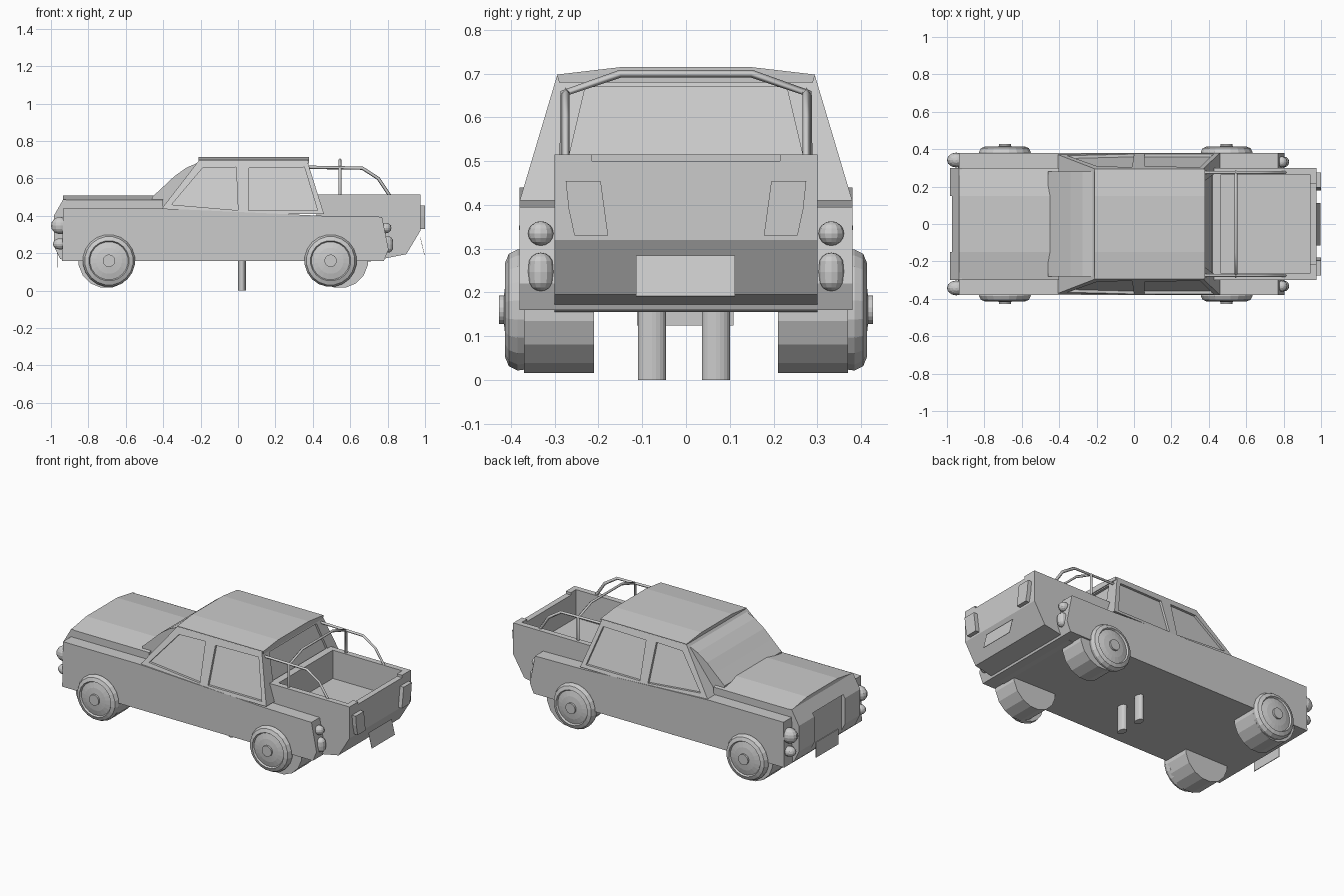
import bpy, bmesh, math
from mathutils import Vector

if "Cube" in bpy.data.objects:
    bpy.data.objects.remove(bpy.data.objects["Cube"])


def finish(name, bm):
    bmesh.ops.recalc_face_normals(bm, faces=bm.faces)
    me = bpy.data.meshes.new(name)
    bm.to_mesh(me)
    bm.free()
    ob = bpy.data.objects.new(name, me)
    bpy.context.collection.objects.link(ob)
    return ob


def loft(name, ring_a, ring_b):
    """Solid between two matching rings of points."""
    bm = bmesh.new()
    a = [bm.verts.new(p) for p in ring_a]
    b = [bm.verts.new(p) for p in ring_b]
    n = len(a)
    bm.faces.new(a)
    bm.faces.new(b[::-1])
    for i in range(n):
        j = (i + 1) % n
        bm.faces.new((a[i], b[i], b[j], a[j]))
    return finish(name, bm)


def prism_y(name, pts, y0, y1):
    return loft(name, [(x, y0, z) for x, z in pts], [(x, y1, z) for x, z in pts])


def prism_x(name, pts, x0, x1):
    return loft(name, [(x0, y, z) for y, z in pts], [(x1, y, z) for y, z in pts])


def box(name, x0, x1, y0, y1, z0, z1):
    return prism_y(name, [(x0, z0), (x1, z0), (x1, z1), (x0, z1)], y0, y1)


def cut(ob, cutter):
    m = ob.modifiers.new("cut", "BOOLEAN")
    m.operation = "DIFFERENCE"
    m.solver = "EXACT"
    m.object = cutter
    cutter.hide_render = True
    cutter.hide_set(True)


def lathe_y(name, cx, cz, prof, side, n=16):
    """Solid of revolution about a y axis; prof = (radius, y)."""
    bm = bmesh.new()
    rings = []
    for r, y in prof:
        rings.append([bm.verts.new((cx + r * math.cos(2 * math.pi * (i + .5) / n), side * y,
                                    cz + r * math.sin(2 * math.pi * (i + .5) / n))) for i in range(n)])
    for a, b in zip(rings, rings[1:]):
        for i in range(n):
            j = (i + 1) % n
            bm.faces.new((a[i], a[j], b[j], b[i]))
    bm.faces.new(rings[0])
    bm.faces.new(rings[-1])
    return finish(name, bm)


def ball(name, loc, scale, stretch=0):
    """Ellipsoid lamp, optionally pulled into an upright capsule."""
    bm = bmesh.new()
    bmesh.ops.create_uvsphere(bm, u_segments=12, v_segments=8, radius=1)
    for v in bm.verts:
        dz = stretch * (1 if v.co.z > .01 else -1 if v.co.z < -.01 else 0)
        v.co = Vector((loc[0] + v.co.x * scale[0], loc[1] + v.co.y * scale[1],
                       loc[2] + v.co.z * scale[2] + dz))
    return finish(name, bm)


def tube(name, pts, r=.009):
    cu = bpy.data.curves.new(name, "CURVE")
    cu.dimensions = "3D"
    cu.bevel_depth = r
    cu.bevel_resolution = 0
    cu.use_fill_caps = True
    sp = cu.splines.new("POLY")
    sp.points.add(len(pts) - 1)
    for p, c in zip(sp.points, pts):
        p.co = (*c, 1)
    ob = bpy.data.objects.new(name, cu)
    bpy.context.collection.objects.link(ob)
    return ob


# Lower body and cargo bed with its open cavity
body = prism_y("lower_body", [(-.94, .16), (-.935, .44), (-.42, .44), (.46, .40),
                              (.77, .395), (.805, .22), (.78, .16)], -.38, .38)
bed = prism_y("cargo_bed", [(.42, .16), (.42, .515), (.975, .515), (.975, .32),
                            (.90, .195), (.70, .155)], -.30, .30)
cavity = box("bed_cavity_cutter", .465, .94, -.265, .265, .34, .7)
cut(body, cavity)
cut(bed, cavity)
cut(bed, box("tailgate_top_cutter", .93, 1.0, -.215, .215, .50, .6))

# Hood with crowned top, and the nose with recessed grille
crown = [(-.30, .40), (-.30, .485), (-.15, .51), (.15, .51), (.30, .485), (.30, .40)]
prism_x("hood", crown, -.935, -.40)
nose = prism_y("nose", [(-.92, .16), (-.95, .17), (-.985, .24), (-.985, .40),
                        (-.935, .487), (-.92, .487)], -.30, .30)
cut(nose, box("grille_cutter", -1.1, -.962, -.15, .15, .19, .42))

# Cabin: tapered block
def side_y(z):
    return .38 - (z - .41) * .085 / .285

def rear_x(z):
    return .46 - (z - .41) * .09 / .285

cabin = loft("cabin", [(-.43, -.38, .41), (.46, -.38, .41), (.46, .38, .41), (-.43, .38, .41)],
             [(-.21, -.295, .695), (.37, -.295, .695), (.37, .295, .695), (-.21, .295, .695)])

# Side windows and rear window as shallow recesses
front_win = [(-.355, .46), (-.19, .655), (-.01, .66), (0, .43)]
rear_win = [(.055, .43), (.06, .655), (.355, .66), (.425, .43)]
for s in (-1, 1):
    for label, win in (("front", front_win), ("rear", rear_win)):
        cut(cabin, loft(f"{label}_window_cutter",
                        [(x, s * (side_y(z) - .015), z) for x, z in win],
                        [(x, s * (side_y(z) + .05), z) for x, z in win]))
back = [(-.27, .50), (.27, .50), (.23, .67), (-.23, .67)]
cut(cabin, loft("back_window_cutter", [(rear_x(z) - .015, y, z) for y, z in back],
                [(rear_x(z) + .05, y, z) for y, z in back]))

# Curved windshield and crowned roof
prism_y("windshield", [(-.46, .44), (-.46, .50), (-.395, .56), (-.34, .612), (-.275, .658),
                       (-.20, .69), (-.15, .69), (-.15, .44)], -.28, .28)
prism_x("roof", [(-.29, .68), (-.295, .698), (-.15, .715), (.15, .715), (.295, .698), (.29, .68)],
        -.21, .38)

# Roll hoop across the bed
tube("roll_hoop", [(.545, -.28, .50), (.545, -.28, .655), (.545, -.15, .70), (.545, .15, .70),
                   (.545, .28, .655), (.545, .28, .50)])

for s in (-1, 1):
    # Side rails of the bed
    tube("bed_rail", [(.36, s * .275, .66), (.665, s * .275, .655),
                      (.75, s * .275, .60), (.81, s * .275, .51)])
    # Tall tail lamp on each corner post
    prism_x("tail_post_lamp", [(s * y, z) for y, z in
            [(.275, .455), (.195, .455), (.178, .33), (.255, .33), (.268, .39)]], .97, 1.0)
    # Round and capsule lamps, front and rear
    ball("headlight", (-.95, s * .342, .348), (.05, .04, .046))
    ball("indicator", (-.95, s * .342, .25), (.04, .033, .03))
    ball("rear_round_lamp", (.79, s * .332, .335), (.03, .029, .028))
    ball("rear_long_lamp", (.80, s * .332, .247), (.03, .029, .03), .014)
    # Wheels: wide inner drum plus rounded outer disc with hub
    for label, x, xi in (("front", -.69, -.703), ("rear", .495, .545)):
        lathe_y(f"{label}_inner_tire", xi, .165, [(.152, .21), (.152, .37)], s)
        lathe_y(f"{label}_wheel", x, .16,
                [(.137, .36), (.14, .385), (.13, .405), (.108, .414), (.102, .404),
                 (.07, .412), (.033, .416), (.033, .427)], s, 20)

# Number plates (plain thin panels)
loft("rear_plate", [(.976, -.114, .284), (.976, .112, .284), (.998, .112, .192), (.998, -.114, .192)],
     [(.974, -.114, .283), (.974, .112, .283), (.996, .112, .191), (.996, -.114, .191)])
box("front_plate", -.968, -.964, -.112, .108, .125, .22)

# Two posts under the floor that carry the model
for y in (-.078, .068):
    bm = bmesh.new()
    bmesh.ops.create_cone(bm, cap_ends=True, segments=20, radius1=1, radius2=1, depth=1)
    for v in bm.verts:
        v.co = Vector((.021 + v.co.x * .021, y + v.co.y * .032, .085 + v.co.z * .17))
    finish("support_post", bm)
